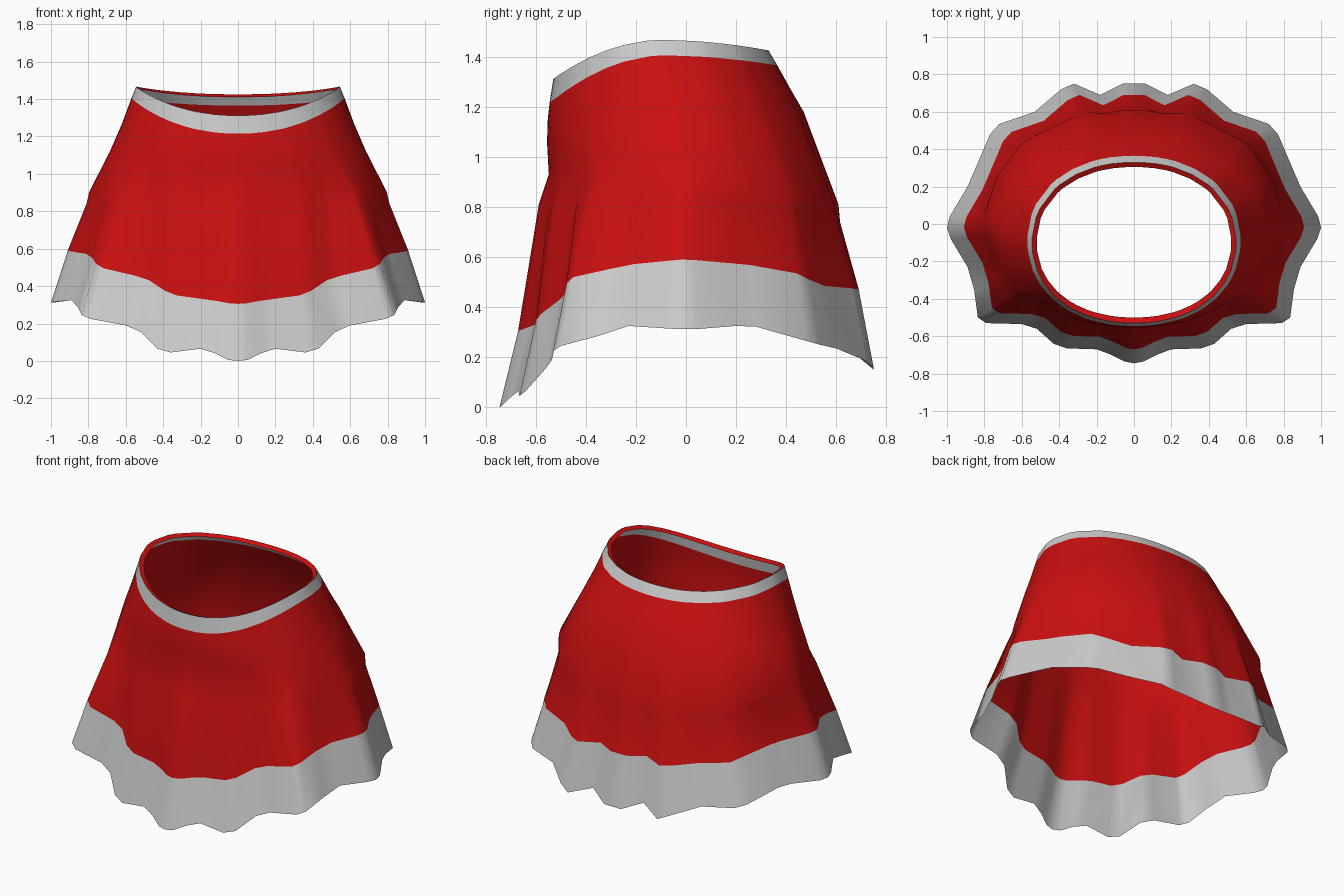
import bpy
from math import atan2, sin, cos, copysign

if "Cube" in bpy.data.objects:
    bpy.data.objects.remove(bpy.data.objects["Cube"])

# Right half of the wavy hem, front to back: x, y, hem z, trim-top z
HEM = [
    (0, -.745, 0, .305), (.05, -.735, .005, .308), (.12, -.70, .04, .32), (.20, -.67, .065, .33),
    (.36, -.665, .045, .35), (.43, -.64, .065, .375), (.52, -.56, .155, .43), (.60, -.535, .19, .455),
    (.79, -.53, .225, .495), (.835, -.50, .245, .52), (.855, -.35, .285, .55), (.89, -.23, .325, .572),
    (.98, -.08, .315, .585), (1, -.02, .312, .59), (.985, .04, .312, .588), (.89, .20, .325, .575),
    (.855, .28, .322, .568), (.77, .48, .265, .535), (.72, .535, .25, .51), (.53, .60, .235, .485),
    (.39, .72, .185, .475), (.32, .75, .155, .47), (.18, .69, .20, .475), (.06, .75, .15, .47),
    (0, .75, .15, .47)]
HEM += [(-x, y, a, b) for x, y, a, b in HEM[-2:0:-1]]


def power(v, e):
    return copysign(abs(v) ** e, v)


def ring(width, front, back, z_front, z_side, z_back, pleat=0.0):
    """Rounded ring whose height varies front/side/back, blended with the hem pleats."""
    pts = []
    mid, half = (front + back) / 2, (back - front) / 2
    for hx, hy, _, _ in HEM:
        a = atan2(hx, -hy / .745)
        x, y = width * power(sin(a), .93), mid - half * power(cos(a), .93)
        x += pleat * (hx * width - x)
        y += pleat * (mid + hy * half / .745 - y)
        end = z_front if cos(a) > 0 else z_back
        pts.append((x, y, z_side + (end - z_side) * abs(cos(a)) ** 1.8))
    return pts


def loft(name, rings, mat=None):
    """Skin a stack of rings, from the top down."""
    n = len(HEM)
    faces = [(k * n + i, (k + 1) * n + i, (k + 1) * n + (i + 1) % n, k * n + (i + 1) % n)
             for k in range(len(rings) - 1) for i in range(n)]
    mesh = bpy.data.meshes.new(name)
    mesh.from_pydata([p for r in rings for p in r], [], faces)
    mesh.polygons.foreach_set("use_smooth", [True] * len(faces))
    ob = bpy.data.objects.new(name, mesh)
    bpy.context.collection.objects.link(ob)
    if mat:
        mesh.materials.append(mat)
    return ob


red = bpy.data.materials.new("red_cloth")
red.diffuse_color = (.6, .005, .005, 1)
red.use_nodes = True
red.node_tree.nodes["Principled BSDF"].inputs["Base Color"].default_value = red.diffuse_color

# Shared rings
lip = ring(.52, -.50, .305, 1.30, 1.452, 1.41)
top = ring(.545, -.53, .33, 1.312, 1.467, 1.425)
band = ring(.57, -.545, .365, 1.215, 1.405, 1.365)
trim = [(x * .91, y * (.90 if y < 0 else .92), zt) for x, y, _, zt in HEM]
hem = [(x, y, z) for x, y, z, _ in HEM]

# Folded red edge, grey waistband, red body, grey hem trim
loft("waist_edge", [lip, top], red)
loft("waistband", [top, band])
loft("skirt_body", [
    band,
    ring(.62, -.552, .415, 1.15, 1.27, 1.275),
    ring(.685, -.555, .47, 1.06, 1.12, 1.18),
    ring(.795, -.548, .608, .93, .905, .81, .25),
    ring(.81, -.588, .613, .81, .84, .74, .55),
    trim], red)
loft("hem_trim", [trim, hem])
